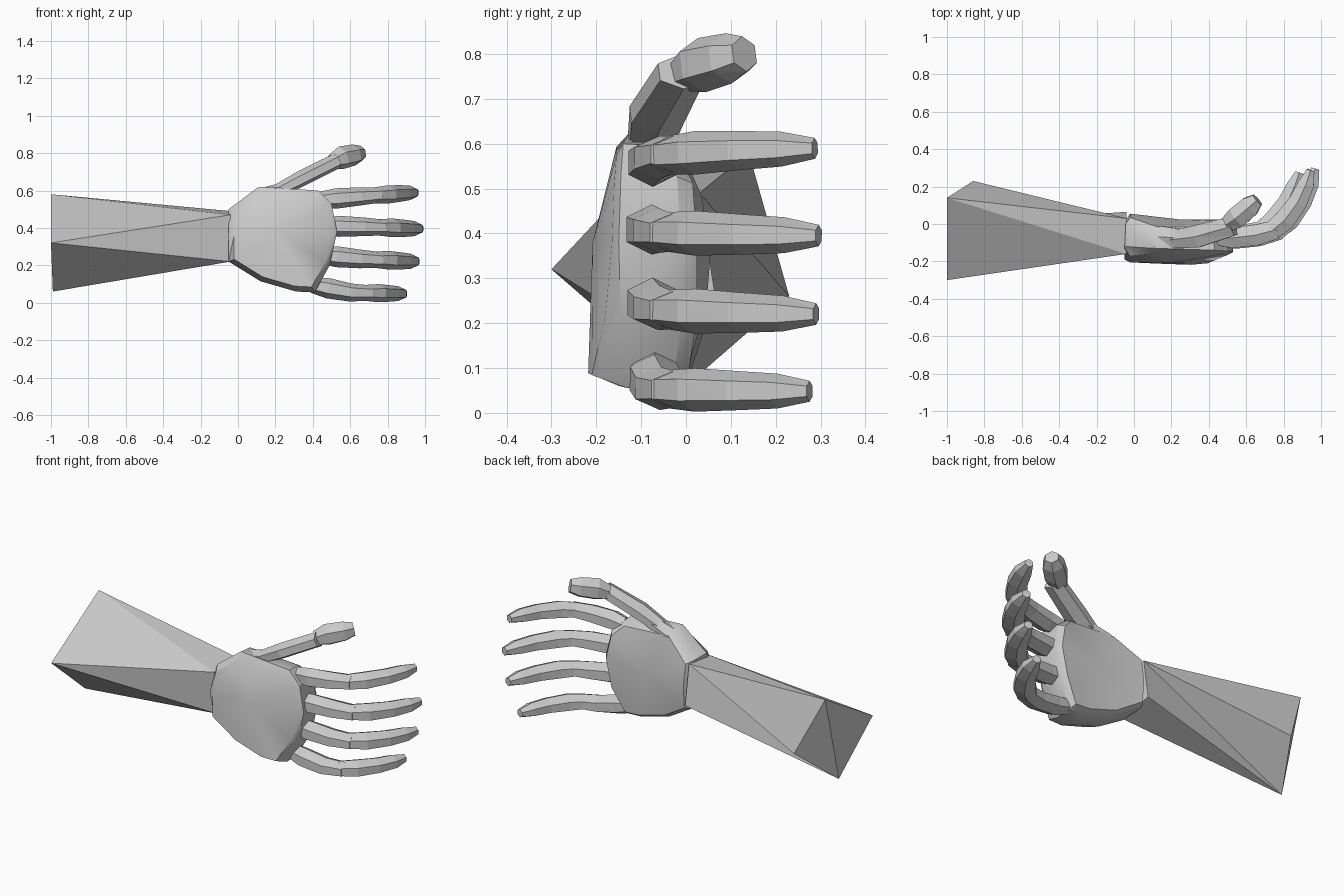
import bpy, bmesh, math
from mathutils import Vector

cube = bpy.data.objects.get("Cube")
if cube:
    bpy.data.objects.remove(cube, do_unlink=True)

grey = bpy.data.materials.new("plain grey")
grey.use_nodes = True
grey.diffuse_color = (0.6, 0.6, 0.6, 1)
grey.node_tree.nodes["Principled BSDF"].inputs["Base Color"].default_value = (0.6, 0.6, 0.6, 1)


def finish(bm, name, smooth=0):
    """Turn a bmesh into a named object with the shared material."""
    bmesh.ops.recalc_face_normals(bm, faces=bm.faces)
    mesh = bpy.data.meshes.new(name)
    bm.to_mesh(mesh)
    bm.free()
    mesh.materials.append(grey)
    obj = bpy.data.objects.new(name, mesh)
    bpy.context.collection.objects.link(obj)
    if smooth:
        bpy.ops.object.select_all(action="DESELECT")
        obj.select_set(True)
        bpy.context.view_layer.objects.active = obj
        bpy.ops.object.shade_smooth_by_angle(angle=math.radians(smooth))
    return obj


def bridge(bm, a, b):
    """Join two vertex rings with triangles."""
    n = len(a)
    for i in range(n):
        j = (i + 1) % n
        bm.faces.new((a[i], a[j], b[j]))
        bm.faces.new((a[i], b[j], b[i]))


def fan(bm, ring, point):
    tip = bm.verts.new(point)
    for i in range(len(ring)):
        bm.faces.new((ring[i], ring[(i + 1) % len(ring)], tip))


def tube(name, path, radii, sides=6):
    """Faceted tube along a path; radii are (across, upward) pairs."""
    bm = bmesh.new()
    pts = [Vector(p) for p in path]
    last = None
    for i, p in enumerate(pts):
        t = (pts[min(i + 1, len(pts) - 1)] - pts[max(i - 1, 0)]).normalized()
        side = Vector((0, 0, 1)).cross(t).normalized()
        up = t.cross(side)
        ring = []
        for k in range(sides):
            a = math.tau * (k + 0.5) / sides
            ring.append(bm.verts.new(p + side * math.cos(a) * radii[i][0] * 1.15
                                     + up * math.sin(a) * radii[i][1]))
        if last:
            bridge(bm, last, ring)
        else:
            bm.faces.new(ring)
        last = ring
    bm.faces.new(last)
    return finish(bm, name)


# Forearm: skewed block; elbow corners front, top, back, bottom, then the wrist
bm = bmesh.new()
front, top, back, bottom, front_top, back_top, back_low, front_low = [
    bm.verts.new(p) for p in (
        (-1, -0.3, 0.32), (-1, 0.14, 0.58), (-0.86, 0.23, 0.26), (-0.99, 0, 0.06),
        (-0.04, -0.16, 0.47), (-0.04, 0.03, 0.49), (-0.04, 0.065, 0.26), (-0.04, -0.14, 0.22))]
for face in ((front, top, front_top), (top, back_top, front_top),
             (top, back, back_top), (back, bottom, back_top),
             (bottom, back_low, back_top), (bottom, front_low, back_low),
             (front, front_low, bottom), (front, front_top, front_low),
             (front, top, bottom), (top, back, bottom),
             (front_top, back_top, back_low, front_low)):
    bm.faces.new(face)
finish(bm, "forearm")

# Palm: outline of x, z, then y of the front face, front rim and back
outline = [(-0.05, 0.50, -0.17, -0.12, 0.03), (0.11, 0.62, -0.155, -0.13, -0.02),
           (0.43, 0.60, -0.155, -0.14, -0.02), (0.50, 0.53, -0.16, -0.145, 0.01),
           (0.53, 0.38, -0.165, -0.15, 0.02), (0.49, 0.20, -0.18, -0.145, 0.02),
           (0.41, 0.055, -0.21, -0.13, 0.0), (0.31, 0.06, -0.218, -0.15, 0.0),
           (0.12, 0.115, -0.212, -0.14, 0.01), (-0.05, 0.22, -0.205, -0.15, 0.04),
           (-0.05, 0.36, -0.205, -0.19, 0.05)]
center = Vector((0.24, 0.35))


def palm_ring(bm, inset, column, push=0):
    ring = []
    for row in outline:
        p = Vector(row[:2]).lerp(center, inset)
        ring.append(bm.verts.new((p.x, row[column] + push, p.y)))
    return ring


bm = bmesh.new()
rings = [palm_ring(bm, 0.1, 4, 0.005), palm_ring(bm, 0.02, 4, -0.03),
         palm_ring(bm, 0, 3), palm_ring(bm, 0.1, 2)]
for a, b in zip(rings, rings[1:]):
    bridge(bm, a, b)
fan(bm, rings[0], (0.24, 0.025, 0.35))
fan(bm, rings[-1], (0.20, -0.208, 0.38))
finish(bm, "palm", 30)

# Fingers: a straight lower segment and a curled upper one
lower = [(0.44, -0.07), (0.53, -0.075), (0.66, -0.06), (0.775, -0.03)]
upper = [(0.745, -0.04), (0.82, 0.02), (0.895, 0.12), (0.94, 0.215), (0.965, 0.29)]
lower_r = [(0.045, 0.045), (0.056, 0.056), (0.058, 0.05), (0.052, 0.042)]
upper_r = [(0.052, 0.044), (0.058, 0.05), (0.052, 0.045), (0.045, 0.04), (0.022, 0.024)]

# name, start x, length scale, z at base, middle and tip, thickness
fingers = [("index_finger", 0.44, 0.96, 0.55, 0.567, 0.59, 0.97),
           ("middle_finger", 0.45, 0.99, 0.41, 0.407, 0.395, 1.0),
           ("ring_finger", 0.44, 0.97, 0.255, 0.235, 0.22, 1.0),
           ("little_finger", 0.40, 0.92, 0.095, 0.055, 0.048, 0.97)]
for name, x0, k, z0, z1, z2, thick in fingers:
    def place(p):
        d = p[0] - 0.44
        if d < 0.2:
            z = z0 + (z1 - z0) * d / 0.2
        else:
            z = z1 + (z2 - z1) * (d - 0.2) / 0.33
        return (x0 + d * k, p[1] * (k + 0.03), z)

    for part, path, radii in (("lower", lower, lower_r), ("upper", upper, upper_r)):
        tube(name + "_" + part, [place(p) for p in path],
             [(a * thick, b * thick) for a, b in radii])

# Thumb: base mound, long segment and blunt tip
tube("thumb_base", [(0.06, -0.06, 0.53), (0.15, -0.07, 0.575), (0.27, -0.075, 0.62)],
     [(0.04, 0.03), (0.058, 0.045), (0.045, 0.03)])
tube("thumb_lower", [(0.19, -0.085, 0.585), (0.34, -0.065, 0.665), (0.53, -0.01, 0.76)],
     [(0.045, 0.036), (0.06, 0.043), (0.052, 0.042)])
tube("thumb_tip", [(0.50, 0.0, 0.755), (0.55, 0.035, 0.775), (0.62, 0.095, 0.79), (0.66, 0.13, 0.80)],
     [(0.042, 0.04), (0.058, 0.062), (0.055, 0.057), (0.034, 0.04)])
